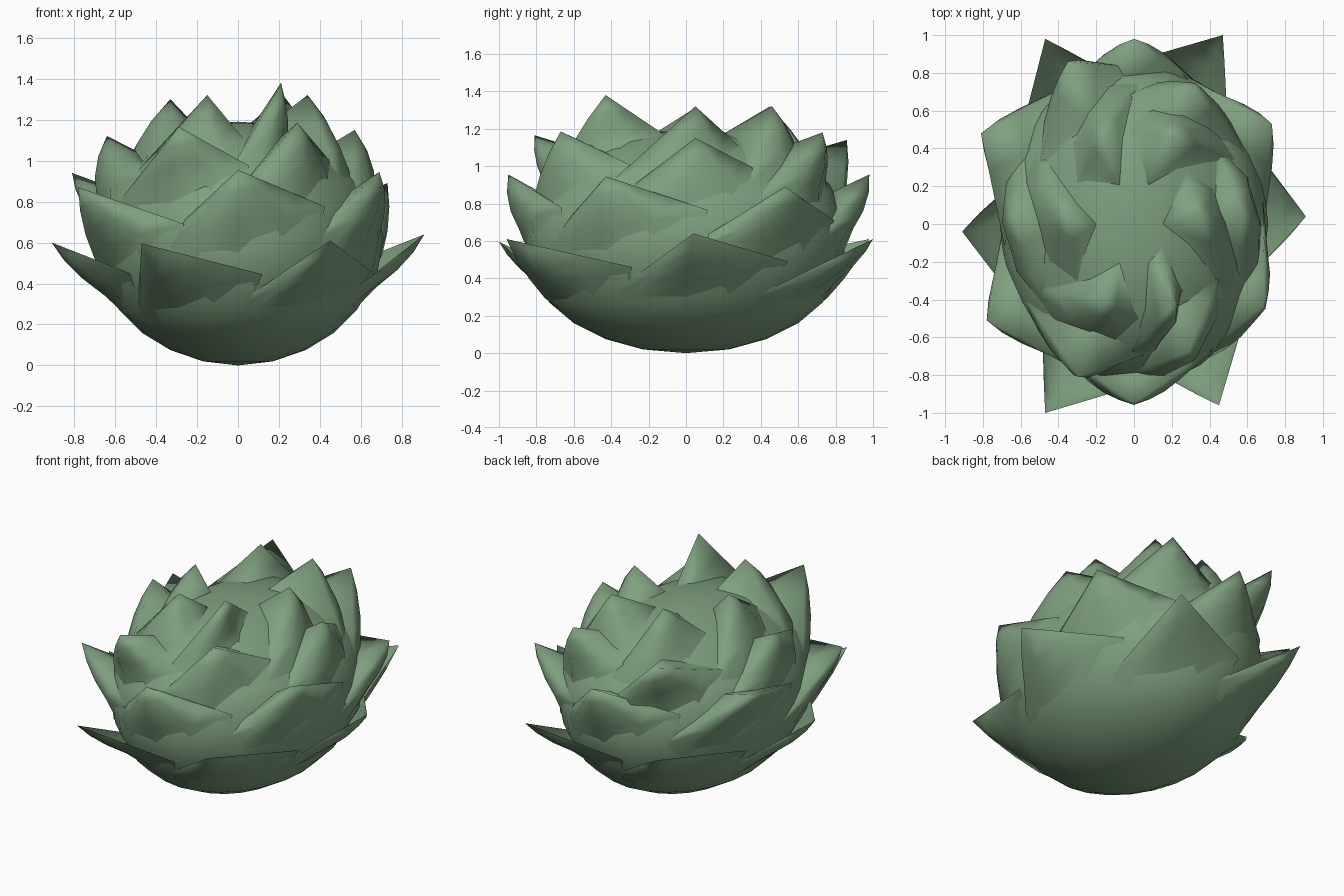
import bpy, math
from mathutils import Vector

if "Cube" in bpy.data.objects:
    bpy.data.objects.remove(bpy.data.objects["Cube"])

leaf = bpy.data.materials.new("leaf green")
leaf.diffuse_color = (0.21, 0.35, 0.21, 1)
leaf.use_nodes = True
leaf.node_tree.nodes["Principled BSDF"].inputs["Base Color"].default_value = leaf.diffuse_color

# body outline: height, half width in x, half depth in y
OUTLINE = [(0, 0, 0), (.02, .17, .23), (.075, .33, .43), (.16, .47, .6),
           (.27, .58, .73), (.45, .68, .83), (.62, .71, .86), (.78, .68, .83),
           (.90, .61, .77), (1.04, .43, .62), (1.13, .30, .46), (1.18, .14, .22), (1.19, 0, 0)]


def body_point(z, angle, grow=1.0):
    """Point on the oval body at a height and direction."""
    for (z0, x0, y0), (z1, x1, y1) in zip(OUTLINE, OUTLINE[1:]):
        if z <= z1:
            break
    t = (z - z0) / (z1 - z0)
    rx, ry = x0 + (x1 - x0) * t, y0 + (y1 - y0) * t
    return Vector((rx * grow * math.cos(angle), ry * grow * math.sin(angle), z))


def make(name, verts, faces):
    me = bpy.data.meshes.new(name)
    me.from_pydata(verts, [], faces)
    me.materials.append(leaf)
    for p in me.polygons:
        p.use_smooth = True
    ob = bpy.data.objects.new(name, me)
    bpy.context.collection.objects.link(ob)
    return ob


# rounded heart of the plant
SEG = 24
verts = [(0, 0, 0)]
for z, _, _ in OUTLINE[1:-1]:
    verts += [body_point(z, 2 * math.pi * i / SEG) for i in range(SEG)]
verts.append((0, 0, OUTLINE[-1][0]))
n = len(OUTLINE) - 2
faces = []
for i in range(SEG):
    j = (i + 1) % SEG
    faces.append((0, 1 + j, 1 + i))
    for r in range(n - 1):
        a, b = 1 + r * SEG, 1 + (r + 1) * SEG
        faces.append((a + i, a + j, b + j, b + i))
    faces.append((1 + (n - 1) * SEG + i, 1 + (n - 1) * SEG + j, len(verts) - 1))
make("heart", verts, faces)


def leaf_ring(name, offset, drop, width, tips, back=None):
    """Six pointed leaves lying on the body; back closes the inner side."""
    verts, faces = [], []
    us = [-1, -.5, 0, .5, 1]
    cols = len(us)
    steps = (0, .33, .67)
    for k, tip in enumerate(tips):
        a = math.radians(offset + 60 * k)
        out = Vector((math.cos(a), math.sin(a), 0))
        tip = Vector(tip)
        start = len(verts)
        low = tip.z - drop
        shoulder = [body_point(low + .11 * u, a + u * math.radians(width),
                               1.05 - .05 * u * u + .012 * u) for u in us]
        # foot tucked into the body
        for u in us:
            verts.append(body_point(low * .6 + .06 * u, a + u * math.radians(width * .85), .98))
        # blade narrowing to the tip
        for s in steps:
            for u, p in zip(us, shoulder):
                bulge = .03 * math.sin(math.pi * s) * (1 - u * u)
                verts.append(p.lerp(tip, s) + out * bulge)
        rows = 1 + len(steps)
        verts.append(tip)
        t = len(verts) - 1
        for r in range(rows - 1):
            for c in range(cols - 1):
                p = start + r * cols + c
                faces.append((p, p + 1, p + cols + 1, p + cols))
        last = start + (rows - 1) * cols
        faces += [(last + c, last + c + 1, t) for c in range(cols - 1)]
        # sloping inner side
        if back:
            verts.append(body_point(min(tip.z - back, 1.175), a, .97))
            left = [start + r * cols for r in range(1, rows)] + [t]
            right = [start + r * cols + cols - 1 for r in range(1, rows)] + [t]
            for p, q in zip(left, left[1:]):
                faces.append((p, q, t + 1))
            for p, q in zip(right, right[1:]):
                faces.append((q, p, t + 1))
    make(name, verts, faces)


# four tiers of leaves from the outside in
leaf_ring("outer_leaves", 0, .26, 40,
          [(.91, .04, .64), (.47, 1, .61), (-.47, .98, .61),
           (-.91, -.04, .60), (-.47, -1, .595), (.45, -.96, .61)])
leaf_ring("second_leaves", 30, .29, 38,
          [(.73, .53, .89), (0, .98, .955), (-.81, .48, .94),
           (-.78, -.51, .87), (0, -.95, .955), (.69, -.43, .945)], .10)
leaf_ring("third_leaves", 0, .30, 36,
          [(.57, .05, 1.15), (.31, .73, 1.18), (-.35, .86, 1.14),
           (-.64, .03, 1.12), (-.29, -.81, 1.165), (.29, -.67, 1.185)], .10)
leaf_ring("inner_leaves", 0, .32, 34,
          [(.34, .05, 1.32), (.22, .46, 1.32), (-.15, .45, 1.32),
           (-.33, .03, 1.30), (-.15, -.40, 1.32), (.21, -.43, 1.38)], .14)
